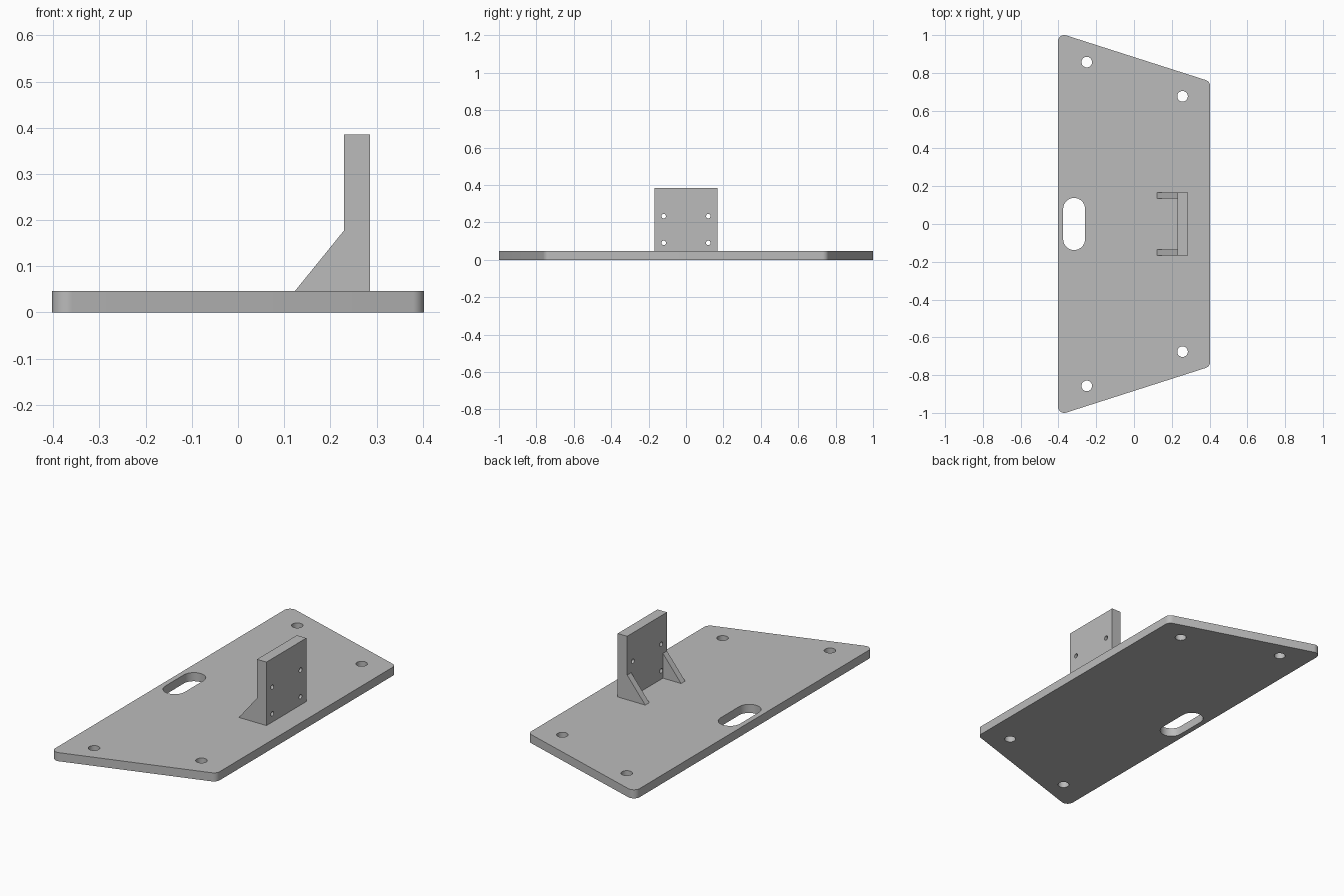
import bpy
import bmesh
from math import atan, cos, pi, radians, sin
from mathutils import Matrix, Vector

cube = bpy.data.objects.get("Cube")
if cube:
    bpy.data.objects.remove(cube, do_unlink=True)

grey = bpy.data.materials.new("plain grey")
grey.use_nodes = True
colour = (0.5, 0.5, 0.5, 1)
grey.diffuse_color = colour
grey.node_tree.nodes["Principled BSDF"].inputs["Base Color"].default_value = colour


def arc(cx, cy, r, start, end, steps):
    """Points along an arc, counter-clockwise."""
    angles = [start + (end - start) * i / steps for i in range(steps + 1)]
    return [(cx + r * cos(a), cy + r * sin(a)) for a in angles]


def circle(cx, cy, r, steps=32):
    return arc(cx, cy, r, 0, 2 * pi, steps)[:-1]


def slab(name, loops, thickness, u, v, origin):
    """Fill an outline (first loop) with holes (other loops) and extrude it along u x v."""
    curve = bpy.data.curves.new(name, "CURVE")
    curve.dimensions = "2D"
    curve.fill_mode = "BOTH"
    curve.extrude = thickness / 2
    for loop in loops:
        spline = curve.splines.new("POLY")
        spline.points.add(len(loop) - 1)
        for point, (a, b) in zip(spline.points, loop):
            point.co = (a, b, 0, 1)
        spline.use_cyclic_u = True
    helper = bpy.data.objects.new(name + "_profile", curve)
    mesh = bpy.data.meshes.new_from_object(helper)
    bpy.data.objects.remove(helper)
    bpy.data.curves.remove(curve)

    # Weld the caps to the walls and turn the slab into place
    u, v = Vector(u), Vector(v)
    turn = Matrix((u, v, u.cross(v))).transposed().to_4x4()
    bm = bmesh.new()
    bm.from_mesh(mesh)
    bmesh.ops.remove_doubles(bm, verts=bm.verts, dist=1e-5)
    bmesh.ops.transform(bm, matrix=Matrix.Translation(origin) @ turn, verts=bm.verts)
    bmesh.ops.recalc_face_normals(bm, faces=bm.faces)
    bm.to_mesh(mesh)
    bm.free()
    mesh.name = name
    mesh.materials.clear()
    mesh.materials.append(grey)

    obj = bpy.data.objects.new(name, mesh)
    bpy.context.collection.objects.link(obj)
    bpy.ops.object.select_all(action="DESELECT")
    obj.select_set(True)
    bpy.context.view_layer.objects.active = obj
    bpy.ops.object.shade_smooth_by_angle(angle=radians(30))
    return obj


X, Y, Z = (1, 0, 0), (0, 1, 0), (0, 0, 1)
base_top = 0.046

# Base plate: rounded trapezoid with four screw holes and a slot
half_w, r, slope = 0.403, 0.034, 0.32
tilt = atan(slope)
long_y = 1 - r
short_y = long_y - slope * 2 * (half_w - r)
outline = (
    arc(half_w - r, -short_y, r, -pi / 2 + tilt, 0, 8)
    + arc(half_w - r, short_y, r, 0, pi / 2 - tilt, 8)
    + arc(r - half_w, long_y, r, pi / 2 - tilt, pi, 12)
    + arc(r - half_w, -long_y, r, pi, 3 * pi / 2 + tilt, 12)
)
slot_x, slot_r, slot_y = -0.317, 0.058, 0.08
slot = (arc(slot_x, slot_y, slot_r, 0, pi, 16)
        + arc(slot_x, -slot_y, slot_r, pi, 2 * pi, 16))
screw_holes = [circle(x, s * y, 0.028)
               for x, y in ((-0.25, 0.857), (0.257, 0.676)) for s in (1, -1)]
slab("base_plate", [outline, slot] + screw_holes, base_top, X, Y, (0, 0, base_top / 2))

# Upright mounting plate with four small holes
back_x, front_x, half_y, top = 0.23, 0.286, 0.168, 0.385
upright = [(-half_y, base_top), (half_y, base_top), (half_y, top), (-half_y, top)]
small_holes = [circle(s * 0.119, z, 0.012, 24) for z in (0.091, 0.233) for s in (1, -1)]
slab("upright_plate", [upright] + small_holes, front_x - back_x, Y, Z,
     ((back_x + front_x) / 2, 0, 0))

# Triangular gussets bracing the upright at both ends
rib = 0.034
triangle = [(0.123, base_top), (back_x, base_top), (back_x, 0.178)]
for side, s in (("left", 1), ("right", -1)):
    slab("gusset_" + ("back" if s > 0 else "front"), [triangle], rib, X, Z,
         (0, s * (half_y - rib / 2), 0))
